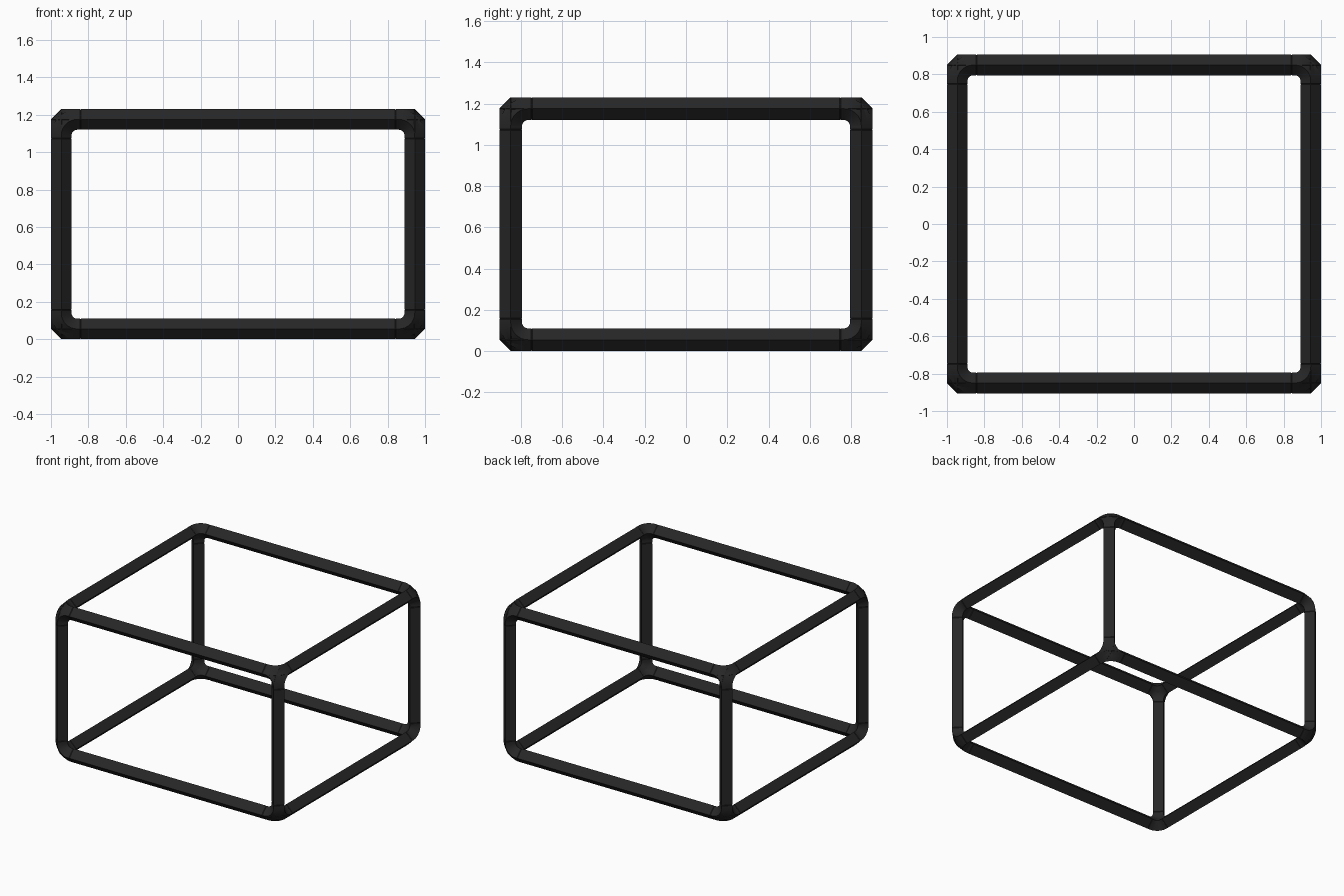
import bpy, bmesh, math
from itertools import combinations, product
from mathutils import Vector

if "Cube" in bpy.data.objects:
    bpy.data.objects.remove(bpy.data.objects["Cube"], do_unlink=True)

R = 0.055                                # half width of the diamond section
HALF = Vector((0.945, 0.85, 0.56))       # bar centre lines
MID = Vector((0, 0, 0.615))
REACH = 0.102                            # joint length along each bar
BEND = 0.085                             # elbow centre line radius
GROOVE = 0.003                           # small chamfer at the seams
AXES = [Vector((1, 0, 0)), Vector((0, 1, 0)), Vector((0, 0, 1))]

black = bpy.data.materials.new("matte black")
black.use_nodes = True
black.diffuse_color = (0.02, 0.02, 0.02, 1)
black.node_tree.nodes["Principled BSDF"].inputs["Base Color"].default_value = (0.02, 0.02, 0.02, 1)


def loft(bm, sections):
    """Skin diamond sections given as (centre, first axis, second axis, radius)."""
    rings = [[bm.verts.new(c + d * r) for d in (u, v, -u, -v)] for c, u, v, r in sections]
    for a, b in zip(rings, rings[1:]):
        for i in range(4):
            j = (i + 1) % 4
            bm.faces.new((a[i], a[j], b[j], b[i]))
    bm.faces.new(rings[0])
    bm.faces.new(rings[-1])


def finish(bm, name):
    bmesh.ops.recalc_face_normals(bm, faces=bm.faces)
    mesh = bpy.data.meshes.new(name)
    bm.to_mesh(mesh)
    bm.free()
    mesh.materials.append(black)
    obj = bpy.data.objects.new(name, mesh)
    bpy.context.collection.objects.link(obj)
    bpy.ops.object.select_all(action='DESELECT')
    obj.select_set(True)
    bpy.context.view_layer.objects.active = obj
    bpy.ops.object.shade_smooth_by_angle(angle=math.radians(30))


def side_name(signs):
    words = (("right", "left"), ("front", "back"), ("lower", "upper"))
    return "_".join(words[i][s > 0] for i, s in reversed(list(enumerate(signs))) if s)


# Twelve straight bars, four along each axis
for k, direction in enumerate(("width", "depth", "upright")):
    i, j = [n for n in range(3) if n != k]
    length = HALF[k] - REACH
    for si, sj in product((-1, 1), repeat=2):
        signs = [0, 0, 0]
        signs[i], signs[j] = si, sj
        base = MID + AXES[i] * si * HALF[i] + AXES[j] * sj * HALF[j]
        bm = bmesh.new()
        loft(bm, [(base + AXES[k] * t, AXES[i], AXES[j], r) for t, r in (
            (-length, R - GROOVE), (-length + GROOVE, R),
            (length - GROOVE, R), (length, R - GROOVE))])
        finish(bm, f"{side_name(signs)}_{direction}_bar")

# Eight corner joints, each made of three rounded elbows
STEPS = 8
for signs in product((-1, 1), repeat=3):
    corner = MID + Vector([s * h for s, h in zip(signs, HALF)])
    inward = [-s * a for s, a in zip(signs, AXES)]
    bm = bmesh.new()
    for m, n in combinations(range(3), 2):
        a, b = inward[m], inward[n]
        w = a.cross(b)
        path = [(corner + a * REACH, -b, w, R - GROOVE),
                (corner + a * (REACH - GROOVE), -b, w, R)]
        for step in range(STEPS + 1):
            t = math.pi / 2 * step / STEPS
            out = -(b * math.cos(t) + a * math.sin(t))
            path.append((corner + (a + b + out) * BEND, out, w, R))
        path += [(corner + b * (REACH - GROOVE), -a, w, R),
                 (corner + b * REACH, -a, w, R - GROOVE)]
        loft(bm, path)
    finish(bm, f"{side_name(signs)}_corner_joint")
